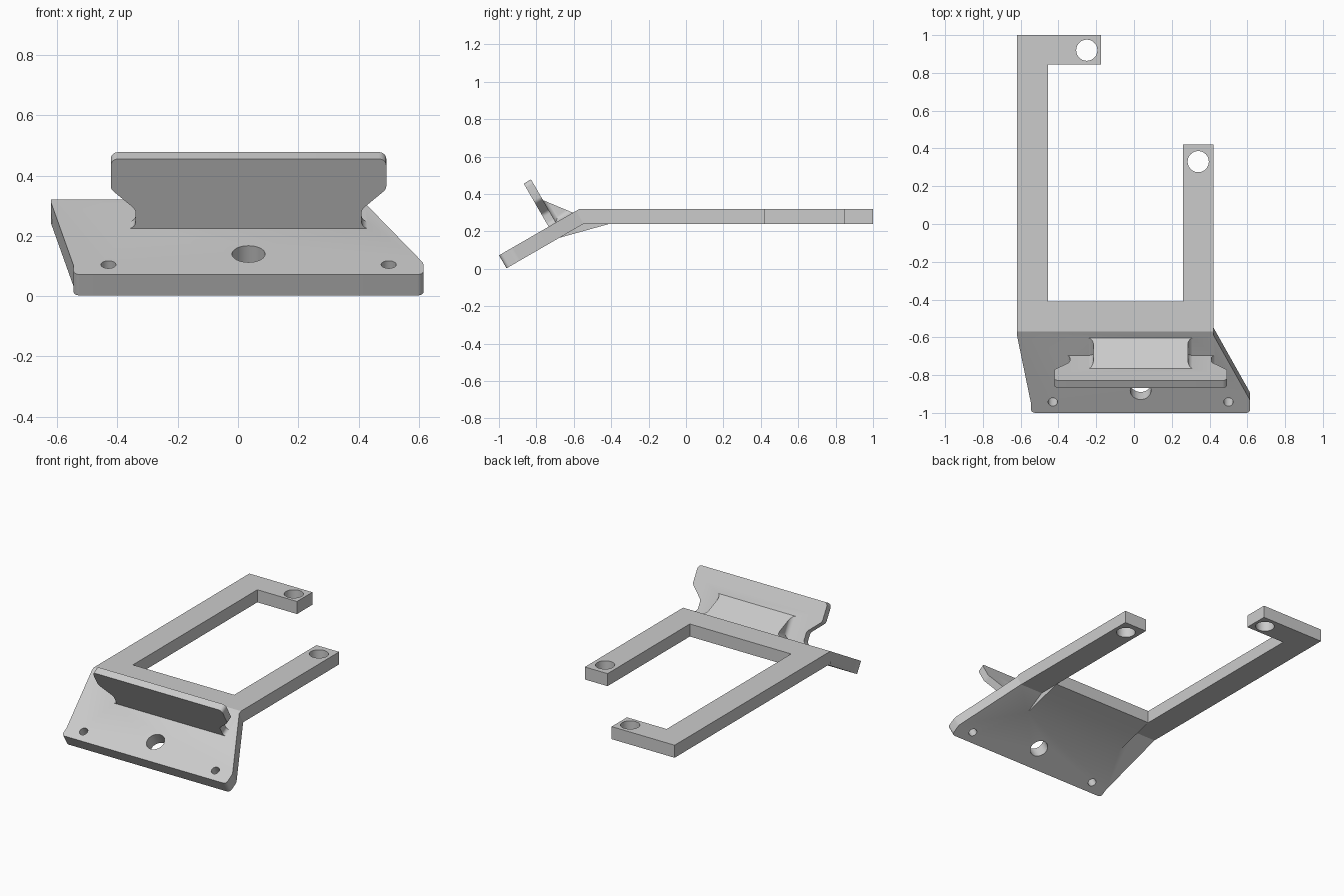
import bpy, bmesh, math
from mathutils import Vector, Matrix

if "Cube" in bpy.data.objects:
    bpy.data.objects.remove(bpy.data.objects["Cube"])

C, S = math.cos(math.radians(30)), 0.5
ORIGIN = Vector((0.035, -0.57, 0.32))          # middle of the bend line
X, UP, N = Vector((1, 0, 0)), Vector((0, C, S)), Vector((0, -S, C))


def frame(a, b, c, o):
    m = Matrix((a, b, c)).transposed().to_4x4()
    m.translation = o
    return m


FLAT = Matrix.Identity(4)
SLOPE = frame(X, UP, N, ORIGIN)                # x, up the slope, normal
UPRIGHT = frame(X, N, -UP, ORIGIN)             # x, normal, down the slope
SIDE = Matrix(((0, 0, 1, 0), (1, 0, 0, 0), (0, 1, 0, 0), (0, 0, 0, 1)))


def rounded(pts, steps=7):
    """Polygon of (x, y[, radius]) with its corners rounded."""
    out = []
    for i, p in enumerate(pts):
        v = Vector(p[:2])
        if len(p) < 3:
            out.append(v)
            continue
        d1 = (Vector(pts[i - 1][:2]) - v).normalized()
        d2 = (Vector(pts[(i + 1) % len(pts)][:2]) - v).normalized()
        half = d1.angle(d2) / 2
        r = p[2]
        mid = v + (d1 + d2).normalized() * (r / math.sin(half))
        a = v + d1 * (r / math.tan(half)) - mid
        b = v + d2 * (r / math.tan(half)) - mid
        sweep = math.pi - 2 * half
        for k in range(steps + 1):
            t = k / steps
            out.append(mid + (a * math.sin((1 - t) * sweep) + b * math.sin(t * sweep)) / math.sin(sweep))
    return out


def mirrored(half):
    return half + [(-p[0], *p[1:]) for p in reversed(half)]


def prism(name, pts, lo, hi, matrix, cut=None):
    bm = bmesh.new()
    face = bm.faces.new([bm.verts.new((p.x, p.y, lo)) for p in rounded(pts)])
    ext = bmesh.ops.extrude_face_region(bm, geom=[face])
    bmesh.ops.translate(bm, vec=(0, 0, hi - lo),
                        verts=[g for g in ext['geom'] if isinstance(g, bmesh.types.BMVert)])
    bm.transform(matrix)
    if cut:
        bmesh.ops.bisect_plane(bm, geom=bm.verts[:] + bm.edges[:] + bm.faces[:],
                               plane_co=cut[0], plane_no=cut[1], clear_outer=True)
        bmesh.ops.holes_fill(bm, edges=bm.edges[:], sides=0)
    bmesh.ops.recalc_face_normals(bm, faces=bm.faces[:])
    mesh = bpy.data.meshes.new(name)
    bm.to_mesh(mesh)
    bm.free()
    ob = bpy.data.objects.new(name, mesh)
    bpy.context.collection.objects.link(ob)
    return ob


def combine(target, other, operation):
    bpy.context.view_layer.objects.active = target
    mod = target.modifiers.new(operation, 'BOOLEAN')
    mod.operation, mod.solver, mod.object = operation, 'EXACT', other
    bpy.ops.object.modifier_apply(modifier=mod.name)
    bpy.data.objects.remove(other)


def drill(target, x, y, r, lo, hi, matrix):
    circle = [(x + r * math.cos(k * math.tau / 40), y + r * math.sin(k * math.tau / 40)) for k in range(40)]
    cutter = prism("hole_cutter", circle, lo, hi, matrix)
    cutter.hide_render = True
    combine(target, cutter, 'DIFFERENCE')


# Flat frame with a long hooked arm and a short arm
bracket = prism("bracket", [
    (-0.62, -0.57), (0.42, -0.57), (0.42, 0.42), (0.26, 0.42), (0.26, -0.41), (-0.455, -0.41),
    (-0.455, 0.845), (-0.175, 0.845), (-0.175, 1.0), (-0.62, 1.0)], 0.24, 0.32, FLAT)
for x, y in ((-0.25, 0.92), (0.34, 0.33)):
    drill(bracket, x, y, 0.056, 0.2, 0.4, FLAT)

# Sloping mounting plate
plate = prism("sloping_plate", [
    (-0.655, 0), (-0.655, -0.02), (-0.58, -0.44, 0.06), (-0.58, -0.496, 0.02), (0.58, -0.496, 0.02),
    (0.58, -0.42, 0.05), (0.385, -0.02), (0.385, 0)], -0.08, 0, SLOPE)
for x, v, r in ((-0.465, 0.43, 0.025), (0.465, 0.43, 0.025), (0, 0.36, 0.055)):
    drill(plate, x, -v, r, -0.2, 0.1, SLOPE)

# Notched upright plate standing square on the slope
upright = prism("upright_plate", mirrored([
    (0.457, 0.266, 0.025), (0.457, 0.15, 0.03), (0.375, 0.072, 0.03), (0.375, -0.001, 0.025),
    (0.405, -0.001), (0.405, -0.03)]), 0.145, 0.19, UPRIGHT)
for x in (-0.375, 0.375):
    drill(upright, x, 0.208, 0.027, 0.1, 0.3, UPRIGHT)

# Gusset behind the upright, flared into both plates
cut = (ORIGIN - UP * 0.04, N * 0.102 + UP * 0.134)
gusset_base = prism("gusset_base", mirrored([
    (0.25, 0.2), (0.25, -0.001, 0.03), (0.285, -0.001), (0.285, -0.03)]), 0.0, 0.16, UPRIGHT, cut)
gusset_back = prism("gusset_back", mirrored([
    (0.25, 0.0), (0.25, -0.146, 0.03), (0.285, -0.146), (0.285, -0.165)]), -0.025, 0.2, SLOPE, cut)

# Stiffening wedge under the bend
wedge = prism("underside_wedge", [(-0.41, 0.24), (-0.41, 0.25), (-0.55, 0.27), (-0.66, 0.2), (-0.68, 0.165)],
              -0.455, 0.26, SIDE)

for part in (plate, upright, gusset_base, gusset_back, wedge):
    combine(bracket, part, 'UNION')

bpy.ops.object.select_all(action='DESELECT')
bracket.select_set(True)
bpy.context.view_layer.objects.active = bracket
bpy.ops.object.shade_smooth_by_angle(angle=math.radians(25))
